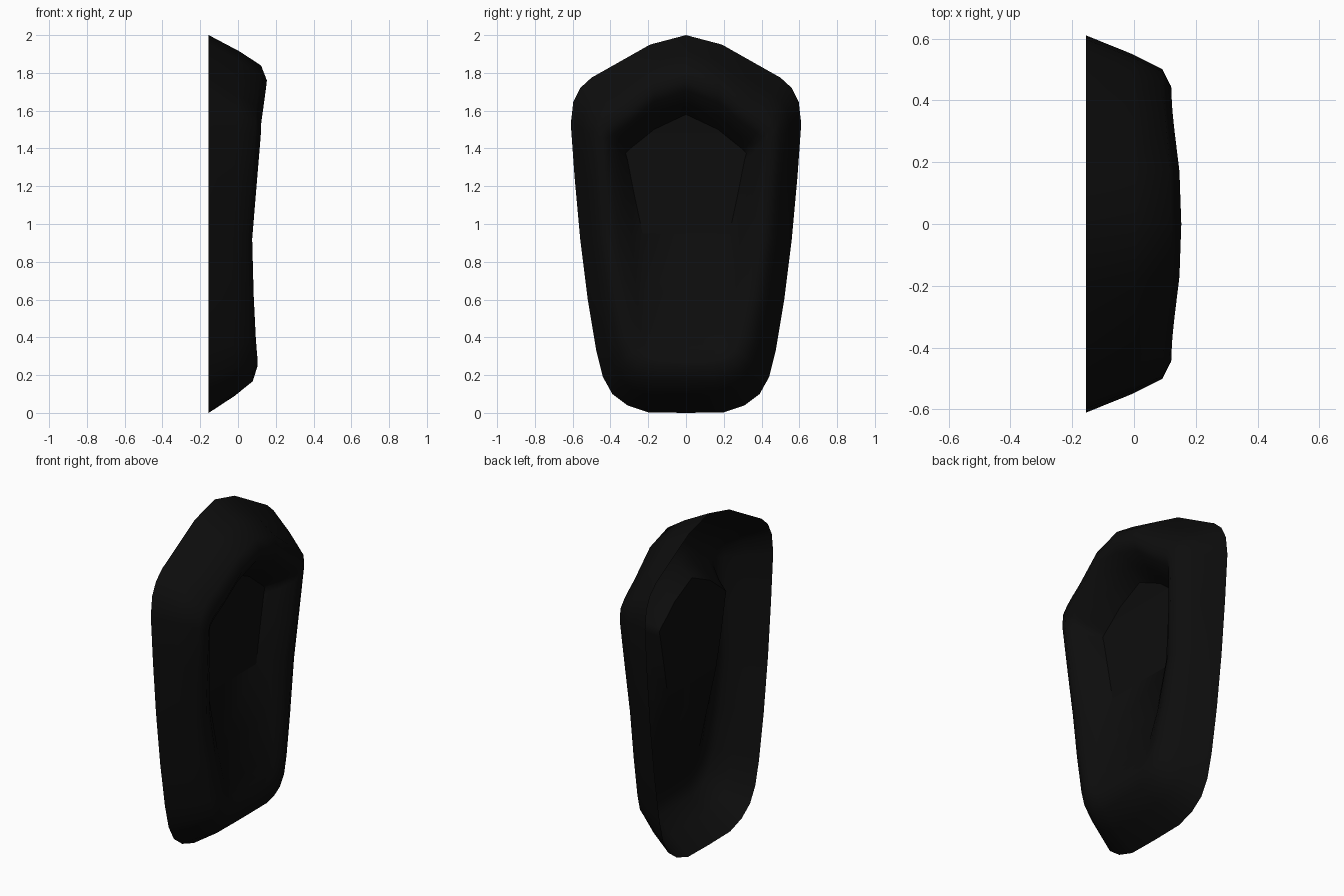
import bpy, bmesh

if "Cube" in bpy.data.objects:
    bpy.data.objects.remove(bpy.data.objects["Cube"])

BACK = -0.155
# Half profile, top centre to bottom centre: rim (y, z), ridge (x, y, z), floor (x, y, z)
ROWS = [
    ((0.00, 2.00), (0.153, 0.00, 1.76), (-0.04, 0.00, 1.58)),
    ((0.19, 1.95), (0.147, 0.17, 1.71), (-0.043, 0.17, 1.50)),
    ((0.42, 1.82), (0.130, 0.31, 1.585), (-0.045, 0.25, 1.435)),
    ((0.50, 1.775), (0.124, 0.37, 1.545), (-0.045, 0.285, 1.408)),
    ((0.56, 1.72), (0.122, 0.405, 1.52), (-0.045, 0.305, 1.39)),
    ((0.597, 1.645), (0.122, 0.437, 1.495), (-0.045, 0.32, 1.375)),
    ((0.61, 1.53), (0.119, 0.447, 1.45), (-0.045, 0.31, 1.34)),
    ((0.59, 1.25), (0.098, 0.43, 1.20), (-0.045, 0.275, 1.16)),
    ((0.56, 0.92), (0.075, 0.41, 0.92), (-0.04, 0.23, 0.95)),
    ((0.52, 0.60), (0.083, 0.36, 0.62), (0.02, 0.215, 0.64)),
    ((0.475, 0.33), (0.094, 0.31, 0.40), (0.068, 0.20, 0.42)),
    ((0.44, 0.19), (0.100, 0.28, 0.32), (0.08, 0.18, 0.36)),
    ((0.39, 0.10), (0.104, 0.24, 0.28), (0.085, 0.16, 0.34)),
    ((0.31, 0.04), (0.104, 0.20, 0.26), (0.087, 0.13, 0.33)),
    ((0.20, 0.003), (0.104, 0.14, 0.25), (0.088, 0.09, 0.325)),
    ((0.00, 0.00), (0.104, 0.00, 0.25), (0.09, 0.00, 0.31)),
]
FOLD = 8      # row where the floor folds; its outline is crisp only above this


def blend(a, b, tx, t):
    return (a[0] + (b[0] - a[0]) * tx, a[1] + (b[1] - a[1]) * t, a[2] + (b[2] - a[2]) * t)


def section(row):
    """Outer wall, rounded ridge and inner wall of one spoke."""
    rim, ridge, floor = (BACK, *row[0]), row[1], row[2]
    return [rim, blend(rim, ridge, 0.53, 0.36), blend(rim, ridge, 0.90, 0.67), ridge,
            blend(ridge, floor, 0.15, 0.30), blend(ridge, floor, 0.55, 0.68), floor]


bm = bmesh.new()
half = [section(r) for r in ROWS]
spokes = half + [[(x, -y, z) for x, y, z in s] for s in half[-2:0:-1]]
grid = [[bm.verts.new(p) for p in s] for s in spokes]
n = len(grid)

# Open-backed wall rolling over into the recess
for i in range(n):
    a, b = grid[i], grid[(i + 1) % n]
    for k in range(len(a) - 1):
        bm.faces.new((a[k], a[k + 1], b[k + 1], b[k]))

# Recess floor, strip by strip across the mirror line
inner = [s[-1] for s in grid]
for i in range(len(ROWS) - 1):
    strip = [inner[i], inner[i + 1], inner[-i - 1], inner[-i]]
    bm.faces.new(list(dict.fromkeys(strip)))

# Face outwards, smooth shading with a crisp upper floor outline
bmesh.ops.recalc_face_normals(bm, faces=bm.faces)
bm.normal_update()
if sum(f.normal.x * f.calc_area() for f in bm.faces) < 0:
    bmesh.ops.reverse_faces(bm, faces=bm.faces)
for f in bm.faces:
    f.smooth = True
for i in range(-FOLD, FOLD):
    bm.edges.get((inner[i], inner[i + 1])).smooth = False
bm.edges.get((inner[FOLD], inner[-FOLD])).smooth = False

mesh = bpy.data.meshes.new("recessed_shell")
bm.to_mesh(mesh)
bm.free()
shell = bpy.data.objects.new("recessed_shell", mesh)
bpy.context.collection.objects.link(shell)
mat = bpy.data.materials.new("black_plastic")
mat.diffuse_color = (0.004, 0.004, 0.004, 1)
mat.use_nodes = True
mat.node_tree.nodes["Principled BSDF"].inputs["Base Color"].default_value = mat.diffuse_color
mesh.materials.append(mat)
